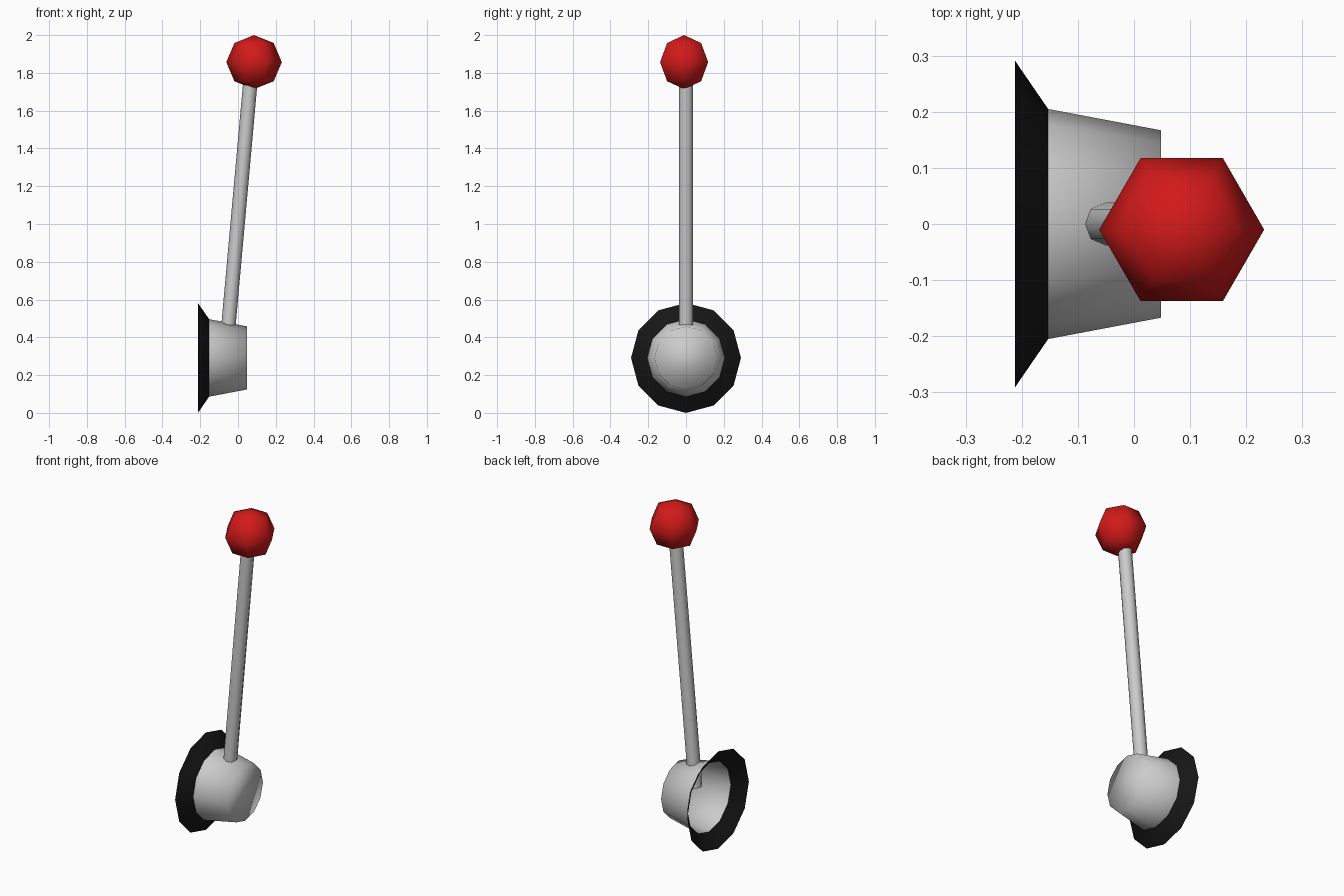
import bpy, bmesh
from math import cos, sin, pi
from mathutils import Vector

if "Cube" in bpy.data.objects:
    bpy.data.objects.remove(bpy.data.objects["Cube"])

CENTRE_Z = 0.291


def colour(name, rgb):
    mat = bpy.data.materials.new(name)
    mat.diffuse_color = (*rgb, 1)
    mat.use_nodes = True
    mat.node_tree.nodes["Principled BSDF"].inputs["Base Color"].default_value = mat.diffuse_color
    return mat


def finish(name, bm, mat=None):
    bmesh.ops.recalc_face_normals(bm, faces=bm.faces)
    for f in bm.faces:
        f.smooth = True
    mesh = bpy.data.meshes.new(name)
    bm.to_mesh(mesh)
    bm.free()
    obj = bpy.data.objects.new(name, mesh)
    bpy.context.collection.objects.link(obj)
    if mat:
        mesh.materials.append(mat)
    return obj


def frustum_x(name, x0, r0, x1, r1, cap, mat=None, sides=12):
    """Open cone section along x, optionally closed at x1."""
    bm = bmesh.new()
    rings = [[bm.verts.new((x, r * cos(2 * pi * i / sides),
                            CENTRE_Z + r * sin(2 * pi * i / sides)))
              for i in range(sides)] for x, r in ((x0, r0), (x1, r1))]
    for i in range(sides):
        j = (i + 1) % sides
        bm.faces.new((rings[0][j], rings[0][i], rings[1][i], rings[1][j]))
    if cap:
        bm.faces.new(rings[1])
    obj = finish(name, bm, mat)
    # an open sheet: make sure the normals face the front of the cup
    if sum(p.normal.x * p.area for p in obj.data.polygons) < 0:
        obj.data.flip_normals()
    return obj


# Hollow cup and its flared rim
frustum_x("base_cup", -0.153, 0.205, 0.048, 0.167, True)
frustum_x("base_rim", -0.212, 0.291, -0.153, 0.205, False,
          colour("black", (0.008, 0.008, 0.008)))

# Leaning rod, running from inside the cup into the knob
start, end = Vector((-0.062, 0, 0.335)), Vector((0.067, 0, 1.77))
bm = bmesh.new()
bmesh.ops.create_cone(bm, cap_ends=True, segments=8, radius1=0.038,
                      radius2=0.038, depth=(end - start).length)
rod = finish("lever_rod", bm)
rod.location = (start + end) / 2
rod.rotation_euler = (0, math_angle, 0) if (math_angle := (end - start).angle(Vector((0, 0, 1)))) else (0, 0, 0)
# keep the rod sides smooth and the ends crisp
for p in rod.data.polygons:
    p.use_smooth = len(p.vertices) == 4

# Low-poly knob: six segments, a corner pointing along y
bm = bmesh.new()
bmesh.ops.create_uvsphere(bm, u_segments=6, v_segments=4, radius=1)
for v in bm.verts:
    x, y, z = v.co
    v.co = (-y * 0.147, x * 0.147, z * 0.143)
knob = finish("lever_knob", bm, colour("red", (0.65, 0.01, 0.01)))
knob.location = (0.085, -0.01, 1.857)
